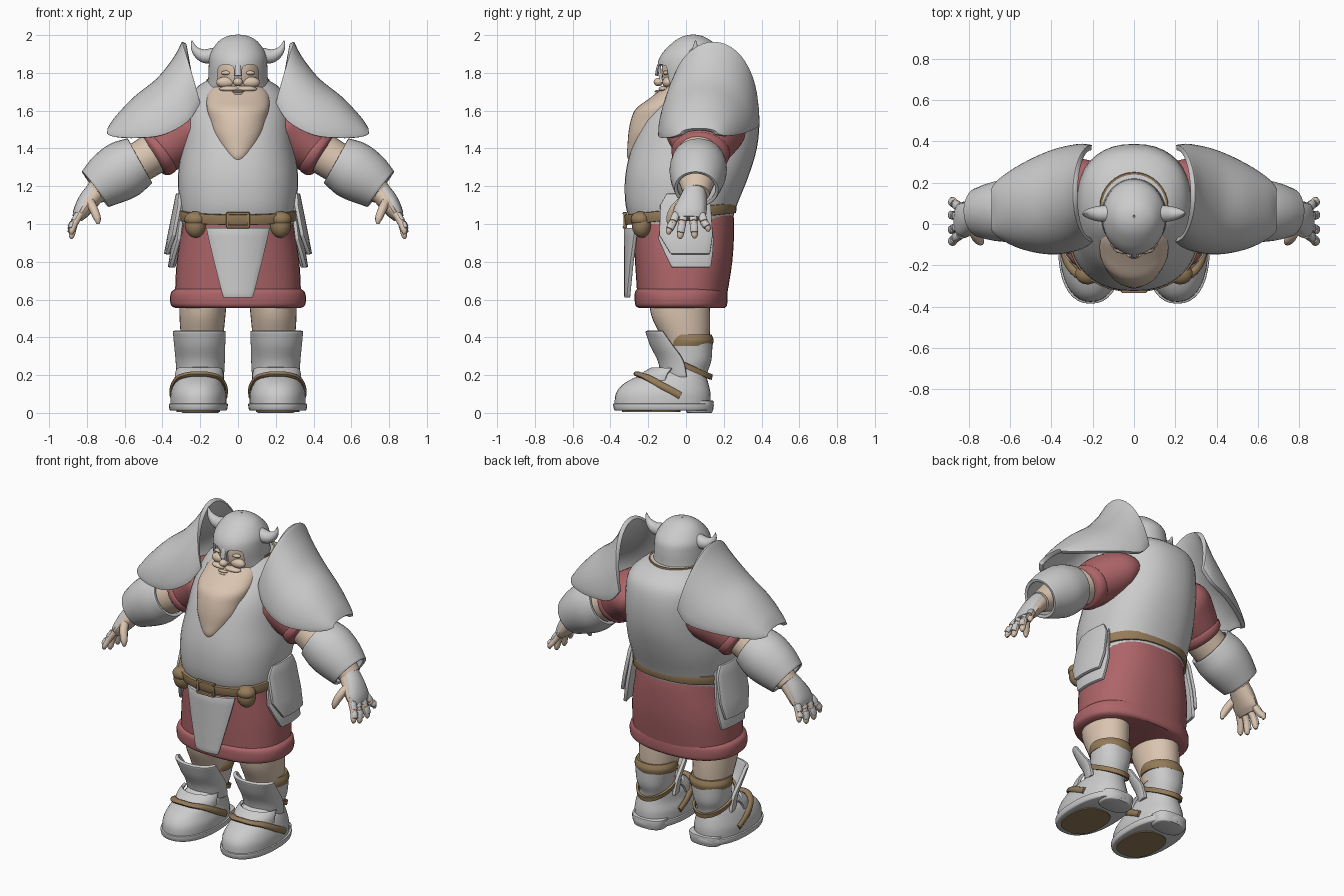
import bpy, bmesh, math
from mathutils import Vector, Matrix

if "Cube" in bpy.data.objects:
    bpy.data.objects.remove(bpy.data.objects["Cube"])

def material(name, rgb):
    m = bpy.data.materials.new(name)
    m.diffuse_color = (*rgb, 1)
    m.use_nodes = True
    m.node_tree.nodes["Principled BSDF"].inputs["Base Color"].default_value = m.diffuse_color
    return m

SKIN = material("skin", (0.70, 0.55, 0.43))
RED = material("red_cloth", (0.42, 0.13, 0.14))
BROWN = material("leather", (0.30, 0.20, 0.10))

def finish(name, bm, mat, mirror=False, thick=0, bevel=0):
    bmesh.ops.recalc_face_normals(bm, faces=bm.faces)
    me = bpy.data.meshes.new(name)
    bm.to_mesh(me)
    bm.free()
    ob = bpy.data.objects.new(name, me)
    bpy.context.collection.objects.link(ob)
    if mat:
        me.materials.append(mat)
    if mirror:
        m = ob.modifiers.new("mirror", "MIRROR")
        m.use_mirror_merge = False
    if thick:
        m = ob.modifiers.new("thickness", "SOLIDIFY")
        m.thickness, m.offset = thick, 0
    if bevel:
        m = ob.modifiers.new("bevel", "BEVEL")
        m.width, m.segments = bevel, 2
    return ob

def spline(rows, k):
    """Catmull-Rom interpolation of parameter rows."""
    P = [rows[0]] + list(rows) + [rows[-1]]
    out = []
    for i in range(1, len(P) - 2):
        for s in range(k):
            t = s / k
            out.append([0.5 * (2*b + (c-a)*t + (2*a-5*b+4*c-d)*t*t + (3*b-a-3*c+d)*t**3)
                        for a, b, c, d in zip(*P[i-1:i+3])])
    return out + [list(rows[-1])]

def skin(name, rings, mat=None, closed=True, caps=True, **kw):
    """Bridge a series of point rings or strips."""
    bm = bmesh.new()
    R = [[bm.verts.new(p) for p in r] for r in rings]
    n = len(R[0])
    for a, b in zip(R, R[1:]):
        for i in range(n if closed else n - 1):
            j = (i + 1) % n
            bm.faces.new((a[i], a[j], b[j], b[i]))
    if closed and caps:
        bm.faces.new(R[0])
        bm.faces.new(R[-1])
    return finish(name, bm, mat, **kw)

def stack(name, rows, mat=None, n=32, p=2, k=4, tilt=0, a0=0, a1=360, **kw):
    """Horizontal sections: rows of (z, centre x, front y, back y, half width)."""
    full, rings = a1 - a0 == 360, []
    for z, cx, y0, y1, rx in spline(rows, k):
        r = []
        for i in range(n):
            t = math.radians(a0 + (a1 - a0) * i / (n if full else n - 1))
            c, s = (math.copysign(abs(f) ** (2 / p), f) for f in (math.cos(t), math.sin(t)))
            y = (y0 + y1) / 2 + s * (y1 - y0) / 2
            r.append((cx + rx * c, y, z + tilt * y))
        rings.append(r)
    return skin(name, rings, mat, closed=full, **kw)

def tube(name, rows, mat=None, n=20, k=4, **kw):
    """Limb along a path: rows of (x, y, z, radius along y, other radius)."""
    S, rings = spline(rows, k), []
    for i, r in enumerate(S):
        c = Vector(r[:3])
        t = (Vector(S[min(i+1, len(S)-1)][:3]) - Vector(S[max(i-1, 0)][:3])).normalized()
        b = t.cross(Vector((0, 1, 0))).normalized()
        a = b.cross(t)
        rings.append([c + a * r[3] * math.cos(q) + b * r[4] * math.sin(q)
                      for q in (math.tau * j / n for j in range(n))])
    return skin(name, rings, mat, **kw)

def ball(name, loc, size, mat=None, **kw):
    bm = bmesh.new()
    bmesh.ops.create_uvsphere(bm, u_segments=24, v_segments=14, radius=1,
                              matrix=Matrix.Translation(loc) @ Matrix.Diagonal((*size, 1)))
    return finish(name, bm, mat, **kw)

def box(name, loc, size, mat=None, **kw):
    bm = bmesh.new()
    bmesh.ops.create_cube(bm, size=1, matrix=Matrix.Translation(loc) @ Matrix.Diagonal((*size, 1)))
    return finish(name, bm, mat, **kw)

# Breastplate, collar, skirt with rolled hem
stack("cuirass", [(1.0, 0, -.29, .24, .295), (1.1, 0, -.32, .27, .31), (1.25, 0, -.322, .33, .318),
                  (1.4, 0, -.29, .375, .30), (1.55, 0, -.23, .388, .285), (1.67, 0, -.13, .365, .26),
                  (1.735, 0, -.08, .30, .205), (1.765, 0, -.06, .23, .15)], n=40, p=2.3)
stack("neck_collar", [(1.735, 0, -.08, .25, .165), (1.768, 0, -.08, .245, .16)], BROWN, caps=False, thick=.01)
stack("skirt", [(.58, 0, -.255, .21, .335), (.8, 0, -.27, .245, .325), (.98, 0, -.28, .255, .295),
                (1.06, 0, -.275, .25, .285)], RED, n=40, p=2.4)
stack("skirt_hem", [(.555, 0, -.25, .205, .33), (.57, 0, -.268, .217, .355), (.61, 0, -.272, .22, .36),
                    (.64, 0, -.27, .218, .353), (.655, 0, -.26, .21, .335)], RED, n=40, p=2.4)

# Belt with buckle and pouches
stack("belt", [(1.03, 0, -.312, .255, .308), (1.085, 0, -.32, .26, .312)], BROWN, n=40, p=2.3, k=1,
      tilt=.11, caps=False, thick=.02, bevel=.004)
for s in (-1, 1):
    box("buckle_upright", (s * .055, -.322, 1.02), (.015, .02, .085), BROWN, bevel=.004)
    box("buckle_bar", (0, -.325, 1.02 + s * .036), (.12, .02, .014), BROWN, bevel=.004)
ball("belt_pouch", (.225, -.235, .995), (.056, .052, .068), BROWN, mirror=True)
ball("pouch_flap", (.225, -.24, 1.025), (.059, .053, .042), BROWN, mirror=True)

# Hanging armour plates
def strip(lo, hi, n=9):
    return [lo + (hi - lo) * i / (n - 1) for i in range(n)]
skin("front_tasset", [[(x, -.316 + 2 * x * x, z) for x in strip(-w, w)]
     for z, w in ((.98, .165), (.93, .155), (.8, .125), (.64, .085), (.61, .075))],
     closed=False, thick=.022, bevel=.006)
for name, x0, slope, prof in (
        ("side_tasset_lower", .30, .16, ((1.13, -.12, .12), (.92, -.145, .145), (.84, -.11, .14), (.77, -.075, .13))),
        ("side_tasset_upper", .32, .20, ((1.16, -.10, .10), (1.1, -.135, .13), (.94, -.14, .14), (.84, -.08, .125)))):
    skin(name, [[(x0 + (1.15 - z) * slope - 1.2 * y * y, y, z) for y in strip(a, b)] for z, a, b in prof],
         closed=False, mirror=True, thick=.022, bevel=.006)

# Head, beard and face
HELM = [(1.70, 0, -.10, .235, .175), (1.75, 0, -.13, .215, .153), (1.84, 0, -.143, .21, .148),
        (1.90, 0, -.12, .195, .14), (1.96, 0, -.06, .135, .10), (1.988, 0, -.01, .085, .052),
        (1.996, 0, .033, .043, .004)]
helm = stack("helmet", HELM, n=48, k=5, thick=.014, caps=False)
stack("head", [(z - .02, cx, a + .014, b - .02, r - .02) for z, cx, a, b, r in HELM[:5]], SKIN)
cutters = [box("eye_cutter", (.064, -.13, 1.788), (.088, .2, .112), mirror=True, bevel=.03),
           ball("mouth_cutter", (0, -.13, 1.69), (.115, .12, .06))]
for c in cutters:
    c.hide_render = True
    m = helm.modifiers.new("opening", "BOOLEAN")
    m.object, m.operation = c, "DIFFERENCE"
tube("nose_guard", [(0, -.128, 1.87, .008, .016), (0, -.148, 1.83, .008, .015), (0, -.156, 1.785, .008, .018)], None, n=8)
tube("helmet_horn", [(.11, .05, 1.895, .042, .042), (.17, .05, 1.888, .038, .038), (.21, .05, 1.905, .028, .028),
                     (.235, .05, 1.935, .015, .015), (.244, .05, 1.972, .003, .003)], mirror=True)
ball("nose", (0, -.145, 1.752), (.026, .026, .022), SKIN)
ball("eyelid", (.06, -.105, 1.80), (.03, .016, .012), SKIN, mirror=True)
ball("cheek", (.065, -.095, 1.75), (.05, .03, .03), SKIN, mirror=True)
for z in (1.688, 1.702):
    ball("lip", (0, -.152, z), (.034, .014, .007), SKIN)
ball("moustache", (.045, -.115, 1.715), (.055, .03, .016), SKIN, mirror=True)
stack("beard", [(1.735, 0, -.11, .03, .12), (1.70, 0, -.148, .05, .155), (1.66, 0, -.20, .05, .168),
                (1.61, 0, -.265, 0, .165), (1.55, 0, -.292, -.02, .152), (1.48, 0, -.305, -.1, .13),
                (1.41, 0, -.31, -.15, .095), (1.36, 0, -.312, -.2, .055), (1.33, 0, -.30, -.26, .022)], SKIN)

# Shoulder plates: arches sweeping outwards, rows of
# (x at rim, x at ridge, front y, back y, front rim z, back rim z, ridge z)
rings = []
for xb, xt, y0, y1, zf, zb, zt in spline([(.205, .285, -.075, .37, 1.64, 1.60, 1.96), (.27, .33, -.115, .375, 1.54, 1.53, 1.875),
        (.40, .42, -.135, .345, 1.47, 1.50, 1.762), (.54, .54, -.11, .28, 1.455, 1.475, 1.665),
        (.645, .64, -.06, .21, 1.46, 1.465, 1.56), (.685, .68, -.02, .16, 1.475, 1.475, 1.50)], 4):
    r = []
    for i in range(25):
        t = math.pi * i / 24
        f, h = (1 - math.cos(t)) / 2, max(math.sin(t), 0)
        base = zf + (zb - zf) * f
        r.append((xb + (xt - xb) * h, y0 + (y1 - y0) * f, base + (zt - base) * h))
    rings.append(r)
skin("shoulder_plate", rings, closed=False, mirror=True, thick=.026, bevel=.006)

# Sleeves, arms and bracers
tube("sleeve", [(.20, .1, 1.50, .20, .10), (.26, .1, 1.485, .215, .14), (.34, .09, 1.435, .18, .145),
                (.43, .075, 1.37, .14, .12)], RED, n=28, mirror=True)
tube("sleeve_cuff", [(.395, .08, 1.395, .14, .115), (.41, .078, 1.383, .155, .13), (.435, .075, 1.365, .15, .128),
                     (.45, .073, 1.355, .13, .11)], RED, n=28, mirror=True)
tube("arm", [(.36, .08, 1.43, .12, .11), (.5, .065, 1.34, .115, .108), (.62, .06, 1.27, .11, .1),
             (.76, .055, 1.16, .07, .06)], SKIN, mirror=True)
tube("bracer", [(.52, .065, 1.335, .13, .125), (.6, .065, 1.29, .142, .145), (.68, .06, 1.24, .132, .135),
                (.755, .055, 1.185, .108, .108)], n=28, caps=False, mirror=True, thick=.02, bevel=.005)

# Hands with plated backs
PALM = [(.735, .05, 1.18, .06, .05), (.785, .035, 1.12, .078, .048), (.825, .02, 1.06, .088, .036), (.845, .018, 1.025, .07, .02)]
tube("palm", PALM, SKIN, n=16, mirror=True)
tube("hand_plate", [(x + .014, y, z + .008, a * .92, b * .95) for x, y, z, a, b in PALM], n=16, mirror=True)
for y0, y1, z1 in ((-.05, -.09, .945), (-.01, -.03, .922), (.035, .045, .925), (.08, .115, .96)):
    path = [(.835, y0, 1.055, .021, .021), (.865, (y0 + y1) / 2, 1.005, .021, .02),
            (.88, y1, z1 + .02, .018, .017), (.88, y1, z1, .007, .007)]
    tube("finger", path, SKIN, n=10, mirror=True)
    for a, b in ((0, 1), (1, 2)):
        A, B = Vector(path[a][:3]), Vector(path[b][:3])
        off = Vector((.011, 0, .003))
        tube("finger_plate", [(*(A.lerp(B, t) + off), .021, .015) for t in (.08, .85)], n=10, k=1,
             mirror=True, bevel=.003)
tube("thumb", [(.785, -.02, 1.12, .025, .025), (.765, -.06, 1.08, .026, .024), (.745, -.085, 1.03, .02, .02),
               (.74, -.09, 1.0, .008, .008)], SKIN, n=10, mirror=True)

# Legs and boots
stack("leg", [(.3, .19, -.09, .11, .1), (.4, .19, -.13, .125, .112), (.52, .188, -.185, .128, .122),
              (.66, .18, -.2, .12, .128)], SKIN, mirror=True)
stack("boot", [(.04, .21, -.378, .13, .148), (.10, .21, -.372, .13, .147), (.15, .21, -.335, .12, .132),
               (.19, .205, -.265, .11, .118), (.22, .2, -.18, .115, .102), (.28, .2, -.10, .135, .105),
               (.37, .195, -.09, .14, .118)], n=36, p=2.2, mirror=True)
stack("boot_sole", [(.012, .21, -.38, .145, .152), (.05, .21, -.388, .148, .158)], n=36, p=2.3, k=1, mirror=True, bevel=.008)
stack("sole_tread", [(.006, .21, -.34, -.03, .115), (.02, .21, -.34, -.03, .115)], BROWN, p=2.6, k=1, mirror=True)
stack("heel", [(0, .2, 0, .14, .1), (.065, .2, -.005, .148, .11)], p=2.6, k=1, mirror=True, bevel=.008)
stack("greave", [(.435, .205, -.205, -.04, .13), (.36, .203, -.18, .04, .125), (.28, .2, -.14, .11, .12),
                 (.19, .2, -.12, .13, .115)], a0=180, a1=360, n=21, mirror=True, thick=.022, bevel=.005)
stack("ankle_lame", [(.17, .205, -.25, .03, .122), (.205, .205, -.225, .03, .12), (.235, .205, -.175, .03, .112)],
      a0=180, a1=360, n=19, mirror=True, thick=.018, bevel=.004)
stack("calf_strap", [(.355, .193, -.1, .14, .122), (.385, .193, -.1, .146, .128), (.415, .193, -.1, .135, .118)],
      BROWN, mirror=True)
stack("ankle_strap", [(.235, .2, -.15, .13, .108), (.265, .2, -.14, .135, .112)], BROWN, tilt=-.45,
      caps=False, mirror=True, thick=.014)
half = [(.14, -.03, .09), (.138, -.12, .14), (.108, -.20, .185), (.055, -.25, .203)]
tube("instep_strap", [(.208 - d, y, z, .02, .014) for d, y, z in half] + [(.208, -.258, .207, .02, .014)] +
     [(.208 + d, y, z, .02, .014) for d, y, z in half[::-1]], BROWN, n=10, mirror=True)

# Apply modifiers, then shade smooth with sharp edges kept
bpy.ops.object.select_all(action="DESELECT")
for ob in bpy.data.objects:
    ob.select_set(ob not in cutters)
bpy.context.view_layer.objects.active = helm
bpy.ops.object.convert(target="MESH")
bpy.ops.object.shade_smooth_by_angle(angle=math.radians(40))
for c in cutters:
    bpy.data.objects.remove(c)
